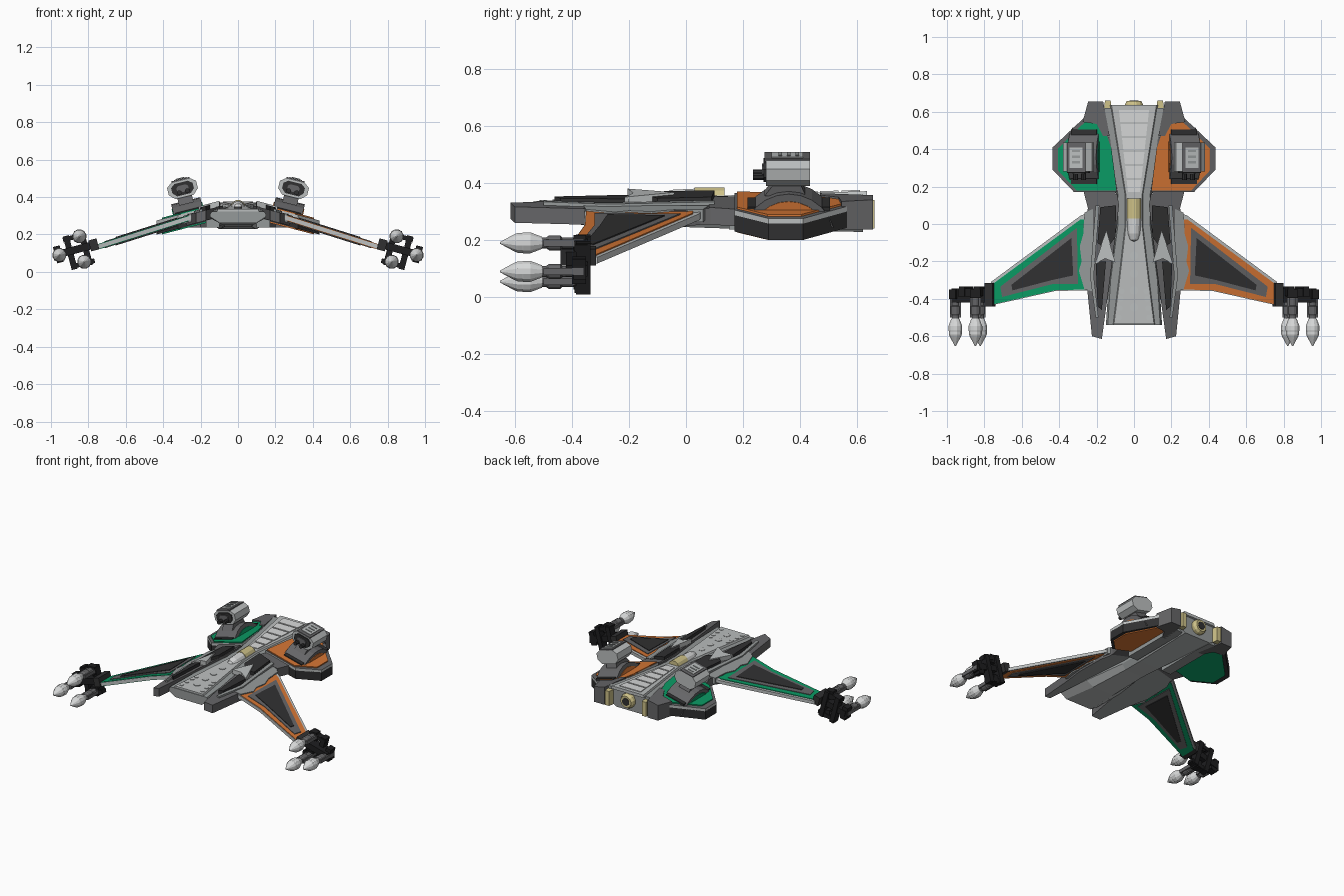
import bpy, bmesh, math
from mathutils import Matrix, Vector

if "Cube" in bpy.data.objects:
    bpy.data.objects.remove(bpy.data.objects["Cube"])

COL = {
    "white": (0.68, 0.69, 0.69), "light_grey": (0.5, 0.52, 0.52),
    "pale_mid_grey": (0.30, 0.32, 0.32), "mid_grey": (0.13, 0.13, 0.135),
    "dark_grey": (0.03, 0.03, 0.031), "black": (0.013, 0.013, 0.014),
    "orange": (0.66, 0.18, 0.035), "green": (0.003, 0.32, 0.125),
    "pale_yellow": (0.62, 0.54, 0.25),
}
MATS = {}
for k, c in COL.items():
    MATS[k] = bpy.data.materials.new(k)
    MATS[k].diffuse_color = (*c, 1)


def make(name, verts, faces, mat, s=1, M=None):
    """Mesh object; mat is one colour or (top, side, bottom) colours."""
    bm = bmesh.new()
    vs = []
    for v in verts:
        p = Vector(v)
        if M is not None:
            p = M @ p
        vs.append(bm.verts.new((p.x * s, p.y, p.z)))
    for f in faces:
        bm.faces.new([vs[i] for i in f])
    bmesh.ops.recalc_face_normals(bm, faces=bm.faces)
    names = (mat,) if isinstance(mat, str) else mat
    if len(names) == 3:
        for f in bm.faces:
            f.normal_update()
            f.material_index = 0 if f.normal.z > 0.6 else 2 if f.normal.z < -0.6 else 1
    me = bpy.data.meshes.new(name)
    bm.to_mesh(me)
    bm.free()
    for n in names:
        me.materials.append(MATS[n])
    ob = bpy.data.objects.new(name, me)
    bpy.context.collection.objects.link(ob)
    return ob


def rings(name, loops, mat, s=1, M=None):
    """Skin equal-length closed loops and cap both ends."""
    n = len(loops[0])
    verts = [p for l in loops for p in l]
    faces = [list(range(n)), list(range(len(verts) - n, len(verts)))]
    for k in range(len(loops) - 1):
        for i in range(n):
            j = (i + 1) % n
            faces.append((k * n + i, k * n + j, (k + 1) * n + j, (k + 1) * n + i))
    return make(name, verts, faces, mat, s, M)


def slab(name, pts, top, bot, mat, s=1):
    """Plan outline with sloping top and bottom given as functions of x, y."""
    return rings(name, [[(x, y, f(x, y)) for x, y in pts] for f in (bot, top)], mat, s)


def prism(name, pts, axis, lo, hi, mat, s=1, M=None):
    put = {"x": lambda a, b, t: (t, a, b), "y": lambda a, b, t: (a, t, b), "z": lambda a, b, t: (a, b, t)}[axis]
    return rings(name, [[put(a, b, t) for a, b in pts] for t in (lo, hi)], mat, s, M)


def box(name, x0, x1, y0, y1, z0, z1, mat, s=1, M=None):
    return prism(name, [(x0, y0), (x1, y0), (x1, y1), (x0, y1)], "z", z0, z1, mat, s, M)


def lathe(name, prof, x, z, mat, s=1, n=12, M=None):
    """Turned shape along y from (radius, y) pairs."""
    a = [2 * math.pi * (i + 0.5) / n for i in range(n)]
    return rings(name, [[(x + r * math.cos(t), y, z + r * math.sin(t)) for t in a] for r, y in prof], mat, s, M)


def circle(x, y, r, n=12):
    return [(x + r * math.cos(i * 2 * math.pi / n), y + r * math.sin(i * 2 * math.pi / n)) for i in range(n)]


def loft(name, sections, mat):
    """Mirrored cross-sections: (y, [(x, z) from top to bottom])."""
    return rings(name, [[(x, y, z) for x, z in h] + [(-x, y, z) for x, z in reversed(h)] for y, h in sections], mat)


def spine_z(y):
    return 0.352 + 0.03 * y


# central hull and raised hourglass spine
loft("main_hull", [(y, [(w - 0.01, spine_z(y) - 0.012), (w, spine_z(y) - 0.03), (w, zm), (b, zb)]) for y, w, b, zm, zb in
     [(-0.54, .15, .10, .295, .262), (-0.3, .135, .08, .28, .25), (0.0, .095, .07, .28, .245),
      (0.15, .095, .075, .28, .24), (0.62, .17, .10, .275, .228)]], ("pale_mid_grey", "pale_mid_grey", "light_grey"))
loft("spine", [(y, [(w - 0.008, spine_z(y)), (w, spine_z(y) - 0.02)]) for y, w in
     [(-0.535, .115), (-0.3, .085), (0.0, .05), (0.15, .05), (0.635, .128)]], "light_grey")
# stepped panels on the rear spine and round hatches on the front
for i in range(6):
    y0, y1 = 0.17 + i * 0.075, 0.235 + i * 0.075
    w0, w1 = [0.03 + (y - 0.15) * 0.11 for y in (y0, y1)]
    slab(f"spine_panel_{i}", [(-w0, y0), (w0, y0), (w1, y1), (-w1, y1)],
         lambda x, y: spine_z(y) + 0.005, lambda x, y: spine_z(y) - 0.002, "white")
for i, (x, y, r) in enumerate([(0, -0.17, .022), (0, -0.265, .022), (0, -0.355, .022), (0, -0.445, .022)] +
                              [(sx * k, yy, .014) for sx in (-1, 1) for k, yy in ((.065, -.36), (.07, -.4), (.075, -.45), (.08, -.5))]):
    prism(f"hatch_{i}", circle(x, y, r), "z", spine_z(y) - 0.005, spine_z(y) + 0.003, "light_grey")

# cockpit
lathe("cockpit_canopy", [(.04, .03), (.04, .135)], 0, .345, "pale_yellow")
lathe("cockpit_nose", [(.004, -.095), (.022, -.085), (.034, -.05), (.038, .03)], 0, .343, "white")

# central engine
lathe("engine_ring", [(.05, .6), (.05, .64), (.04, .657)], 0, .30, "pale_yellow")
lathe("engine_core", [(.026, .64), (.026, .66)], 0, .30, "dark_grey")


def wing_z(d):
    return lambda x, y: 0.299 - 0.315 * (x - 0.26) + d


def pod_z(d):
    return lambda x, y: 0.275 + 0.26 * (0.435 - x) + d


def side_z(d):
    return lambda x, y: 0.35 - 0.27 * (x - 0.1) + d


for s, side, accent in ((1, "right", "orange"), (-1, "left", "green")):
    nm = lambda part: f"{side}_{part}"
    # forward prong and wing root
    slab(nm("prong"), [(.09, .16), (.24, .16), (.25, .05), (.27, -.0), (.275, -.2), (.25, -.35), (.225, -.6),
                       (.172, -.615), (.145, -.42), (.11, -.15), (.08, .1)], side_z(0), side_z(-.056),
         ("mid_grey", "mid_grey", "pale_mid_grey"), s)
    slab(nm("prong_trim"), [(.185, .1), (.205, .1), (.235, -.28), (.205, -.5), (.19, -.5), (.215, -.28)],
         side_z(.012), side_z(-.01), "pale_mid_grey", s)
    slab(nm("dark_bay"), [(.095, .1), (.18, .09), (.195, -.1), (.15, -.14), (.1, -.07)], side_z(.022), side_z(-.01), "dark_grey", s)
    slab(nm("dark_strip"), [(.15, -.2), (.205, -.2), (.195, -.44), (.172, -.46)], side_z(.022), side_z(-.01), "dark_grey", s)
    slab(nm("arrow_plate"), [(.148, -.04), (.21, -.215), (.155, -.185), (.1, -.205)], side_z(.03), side_z(.0), "light_grey", s)
    # rear fin, lower keel block and side exhaust
    slab(nm("rear_block"), [(.13, .47), (.165, .47), (.2, .535), (.275, .545), (.245, .655), (.165, .655)],
         lambda x, y: .366 - .2 * (x - .12), lambda x, y: .236, "mid_grey", s)
    box(nm("keel_block"), .10, .172, .15, .6, .236, .3, "pale_mid_grey", s)
    slab(nm("side_exhaust"), [(.12, .62), (.16, .62), (.155, .66), (.125, .66)],
         lambda x, y: .34, lambda x, y: .24, "pale_yellow", s)

    # swept wing: rim, coloured border, frame and dark panel nested through it
    slab(nm("wing"), [(.24, .06), (.285, .045), (.765, -.31), (.765, -.435), (.42, -.358), (.24, -.355)],
         wing_z(0), wing_z(-.022), ("light_grey", "light_grey", "pale_mid_grey"), s)
    slab(nm("wing_border"), [(.265, .025), (.285, .025), (.757, -.322), (.757, -.43), (.42, -.354), (.265, -.35)],
         wing_z(.004), wing_z(-.026), accent, s)
    slab(nm("wing_frame"), [(.305, -.02), (.715, -.335), (.705, -.39), (.43, -.32), (.30, -.32)],
         wing_z(.008), wing_z(-.03), "mid_grey", s)
    slab(nm("wing_panel"), [(.335, -.075), (.655, -.325), (.65, -.355), (.44, -.3), (.325, -.275)],
         wing_z(.012), wing_z(-.034), "dark_grey", s)
    slab(nm("wing_root_cap"), [(.22, .08), (.265, .06), (.27, -.05), (.29, -.12), (.28, -.2), (.295, -.25), (.265, -.35), (.22, -.36)],
         wing_z(.01), wing_z(-.034), "pale_mid_grey", s)

    # rear pod: rim, dark band and coloured shell
    P = [(.09, .17), (.32, .17), (.435, .29), (.435, .41), (.27, .565), (.14, .55)]
    slab(nm("pod_rim"), P, pod_z(0), pod_z(-.018), ("mid_grey", "light_grey", "mid_grey"), s)
    slab(nm("pod_band"), P, pod_z(-.016), pod_z(-.075), "dark_grey", s)
    slab(nm("pod_shell"), [(.095, .178), (.305, .178), (.405, .285), (.405, .405), (.262, .545), (.17, .545), (.12, .4)],
         pod_z(.007), pod_z(-.082), accent, s)
    slab(nm("pod_link"), [(.1, .08), (.245, .08), (.27, .175), (.1, .175)], pod_z(-.01), pod_z(-.07), "mid_grey", s)

    # turret: half-wheel base, neck, eight-sided head
    M = Matrix.Translation((.265, .36, .32)) @ Matrix.Rotation(math.radians(14), 4, "Y")
    arc = lambda r: [(r * math.cos(math.radians(a)), -.10 + r * math.sin(math.radians(a))) for a in range(15, 166, 15)]
    prism(nm("turret_base"), arc(.162), "x", -.08, .08, "mid_grey", s, M)
    prism(nm("turret_base_disc"), arc(.136), "x", -.084, .084, accent, s, M)
    for k in (-1, 1):
        box(nm(f"turret_foot_{k}"), -.07, .07, k * .125 - .02, k * .125 + .02, -.04, .012, "dark_grey", s, M)
    prism(nm("turret_neck"), [(-.085, .045), (.06, .045), (.04, .09), (-.05, .09)], "x", -.04, .04, "mid_grey", s, M)
    octo = lambda k: [(k * x, .13 + k * z) for x, z in
                      [(-.05, -.047), (.05, -.047), (.08, -.018), (.08, .022), (.05, .045), (-.05, .045), (-.08, .022), (-.08, -.018)]]
    prism(nm("turret_head"), octo(1), "y", -.08, .075, "light_grey", s, M)
    prism(nm("turret_face"), octo(.74), "y", -.088, -.07, "dark_grey", s, M)
    prism(nm("turret_lens"), octo(.4), "y", -.094, -.08, "mid_grey", s, M)
    box(nm("turret_top"), -.05, .05, -.085, .075, .172, .181, "mid_grey", s, M)
    box(nm("turret_vent"), -.035, .035, -.06, .05, .175, .185, "light_grey", s, M)
    for k in (-1, 0, 1):
        box(nm(f"turret_slot_{k}"), -.022, .022, k * .03 - .006, k * .03 + .006, .18, .188, "pale_mid_grey", s, M)
    for k in (-1, 1):
        lathe(nm(f"turret_barrel_{k}"), [(.013, -.125), (.013, -.07)], k * .022, .112, "dark_grey", s, 8, M)

    # wing-tip weapon mount
    G = Matrix.Translation((.87, 0, .118)) @ Matrix.Rotation(math.radians(15), 4, "Y")
    box(nm("mount_bar"), -.11, .105, -.42, -.345, -.02, .02, "black", s, G)
    for k, x in enumerate((-.055, .03)):
        box(nm(f"mount_plate_{k}"), x - .016, x + .016, -.385, -.335, -.1, .085, "black", s, G)
    box(nm("mount_top_plate"), -.07, .05, -.39, -.345, .055, .08, "black", s, G)
    box(nm("mount_low_plate"), -.085, .045, -.39, -.345, -.095, -.07, "black", s, G)
    box(nm("mount_end"), .075, .112, -.4, -.35, -.045, .045, "black", s, G)
    box(nm("mount_root"), -.125, -.08, -.44, -.315, -.03, .03, "dark_grey", s, G)
    # three missiles with their launch barrels
    for k, (x, z) in enumerate([(.848, .19), (.955, .09), (.822, .054)]):
        lathe(nm(f"missile_{k}"), [(.003, -.652), (.03, -.604), (.036, -.59), (.036, -.575), (.038, -.57), (.038, -.545), (.03, -.525), (.022, -.505)],
              x, z, "white", s)
        lathe(nm(f"missile_barrel_{k}"), [(.02, -.515), (.02, -.49), (.027, -.48), (.027, -.44), (.02, -.435), (.02, -.36)],
              x, z, "mid_grey", s)
        for d in (-1, 1):
            box(nm(f"missile_rail_{k}_{d}"), x + d * .023 - .006, x + d * .023 + .006, -.5, -.36, z - .012, z + .012, "mid_grey", s)
        box(nm(f"missile_clamp_{k}"), x - .028, x + .028, -.395, -.35, z - .028, z + .028, "black", s)

for m in bpy.data.materials:
    if m.users and not m.is_grease_pencil:
        m.use_nodes = True
        m.node_tree.nodes["Principled BSDF"].inputs["Base Color"].default_value = m.diffuse_color
